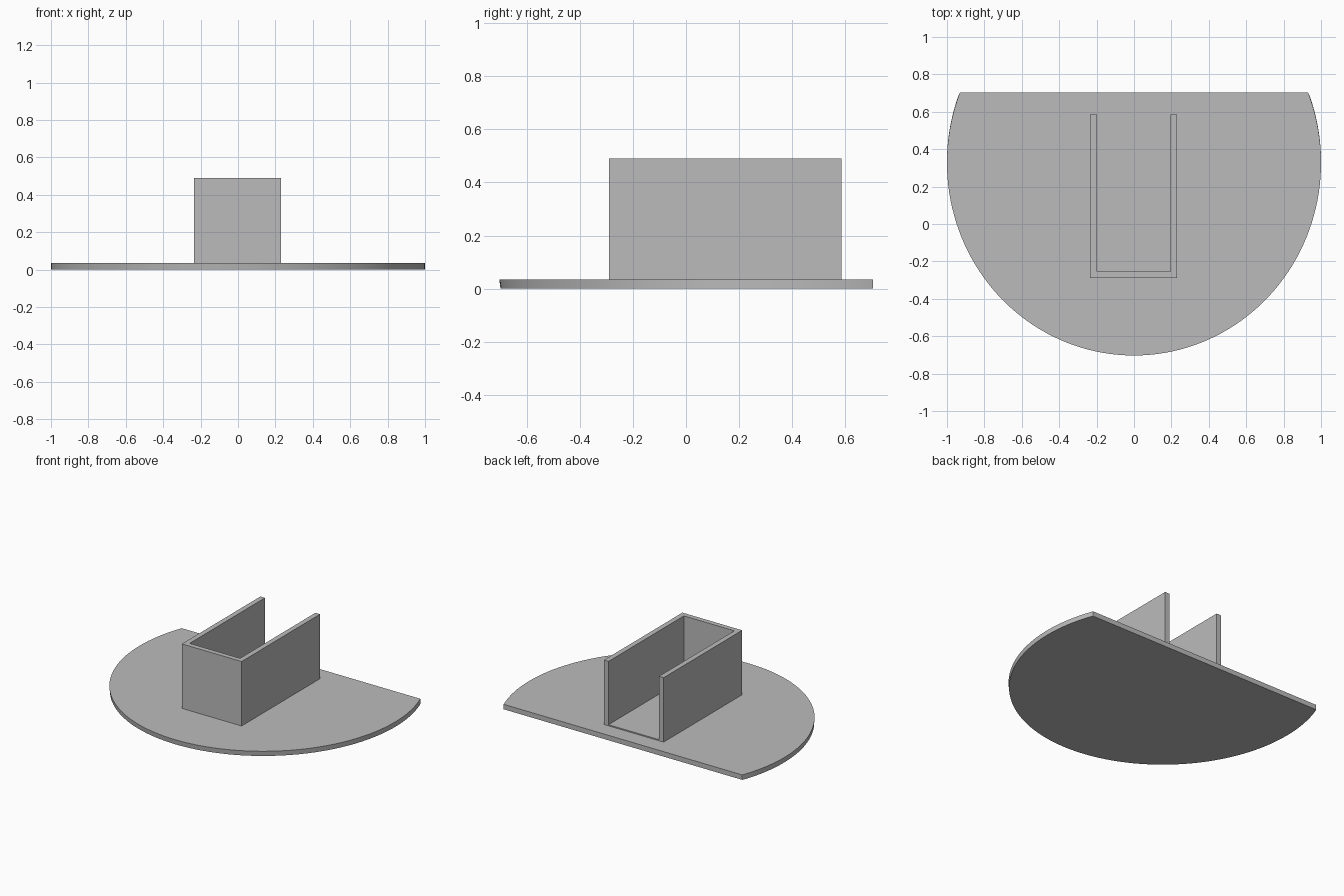
import bpy, bmesh, math

if "Cube" in bpy.data.objects:
    bpy.data.objects.remove(bpy.data.objects["Cube"], do_unlink=True)

grey = bpy.data.materials.new("plain_grey")
grey.use_nodes = True
colour = (0.5, 0.5, 0.5, 1)
grey.diffuse_color = colour
grey.node_tree.nodes["Principled BSDF"].inputs["Base Color"].default_value = colour


def extruded(name, outline, z0, z1, shear=0.0):
    """Solid from a plan outline, with the underside slid along y by shear."""
    bm = bmesh.new()
    low = [bm.verts.new((x, y, z0)) for x, y in outline]
    high = [bm.verts.new((x, y, z1)) for x, y in outline]
    bm.faces.new(low[::-1])
    bm.faces.new(high)
    n = len(outline)
    for i in range(n):
        j = (i + 1) % n
        bm.faces.new((low[i], low[j], high[j], high[i]))
    # slide only the curved rim, keeping the flat back edge in line
    back = max(y for x, y in outline)
    for v in low:
        if v.co.y < back - 0.001:
            v.co.y = min(v.co.y + shear, back)
    bmesh.ops.recalc_face_normals(bm, faces=bm.faces)
    mesh = bpy.data.meshes.new(name)
    bm.to_mesh(mesh)
    bm.free()
    mesh.materials.append(grey)
    obj = bpy.data.objects.new(name, mesh)
    bpy.context.collection.objects.link(obj)
    return obj


# Round base plate with a straight back edge
BASE_TOP = 0.035
CENTRE_Y, RADIUS_Y, BACK_Y = 0.327, 1.03, 0.703
end = math.asin((BACK_Y - CENTRE_Y) / RADIUS_Y)
steps = 96
angles = [math.pi - end + (math.pi + 2 * end) * i / steps for i in range(steps + 1)]
rim = [(math.cos(a), CENTRE_Y + RADIUS_Y * math.sin(a)) for a in angles]
base = extruded("base_plate", rim, 0, BASE_TOP, shear=0.005)
bpy.context.view_layer.objects.active = base
base.select_set(True)
bpy.ops.object.shade_smooth_by_angle(angle=math.radians(30))

# Three-walled holder, open at the top and back
MID, OUT, INNER = -0.002, 0.233, 0.197
FRONT, INNER_FRONT, REAR = -0.29, -0.255, 0.585
half = [(OUT, REAR), (INNER, REAR), (INNER, INNER_FRONT)]
walls = [(MID - OUT, FRONT), (MID + OUT, FRONT)]
walls += [(MID + x, y) for x, y in half]
walls += [(MID - x, y) for x, y in reversed(half)]
extruded("holder_walls", walls, BASE_TOP, 0.49)

# Thin floor between the walls
floor = [(MID - INNER, INNER_FRONT), (MID + INNER, INNER_FRONT),
         (MID + INNER, REAR), (MID - INNER, REAR)]
extruded("holder_floor", floor, BASE_TOP, BASE_TOP + 0.008)
